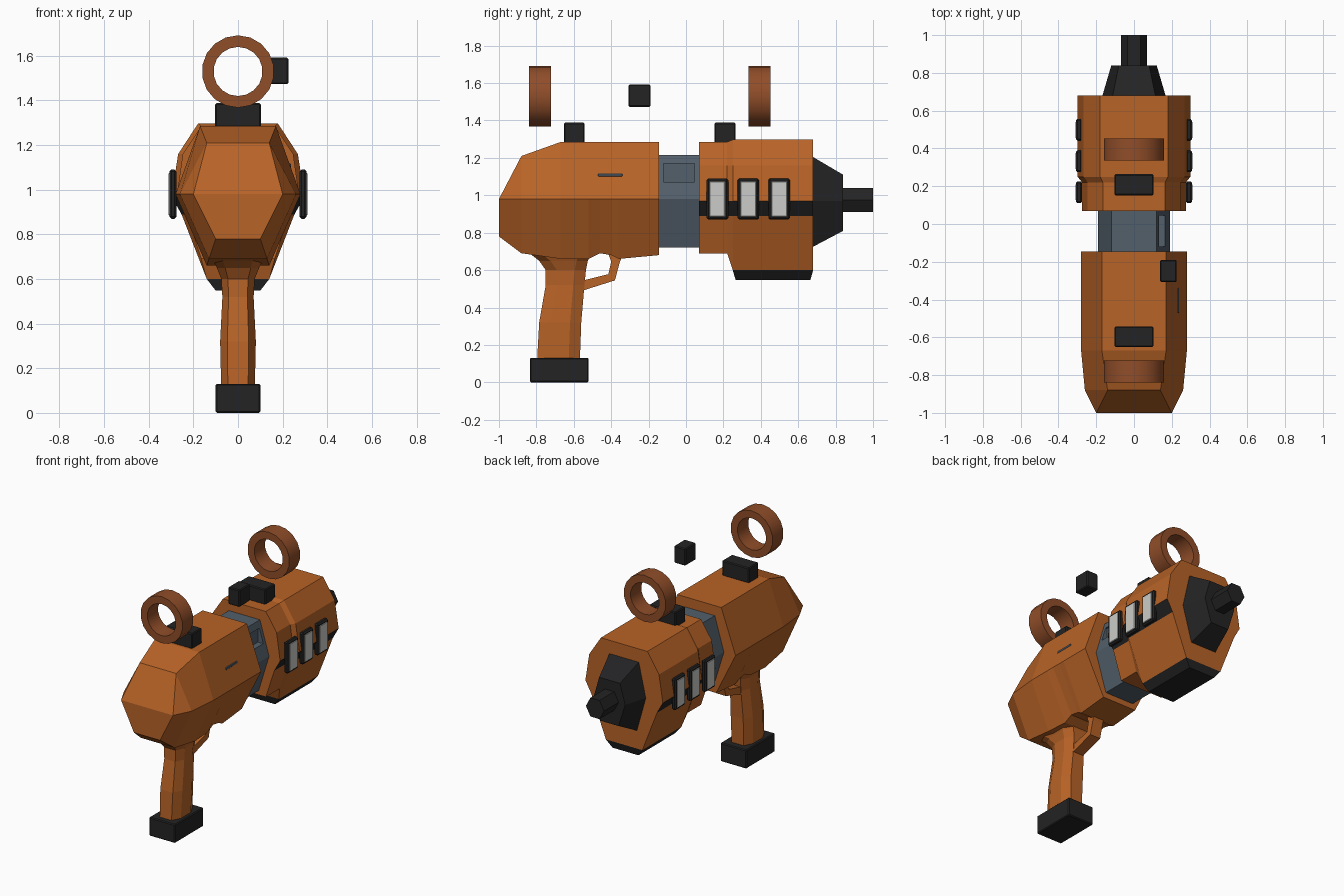
import bpy, bmesh, math
from mathutils import Matrix, Vector

cube = bpy.data.objects.get("Cube")
if cube:
    bpy.data.objects.remove(cube, do_unlink=True)


def material(name, rgb, rough=0.6):
    m = bpy.data.materials.new(name)
    m.use_nodes = True
    m.diffuse_color = (*rgb, 1)
    node = m.node_tree.nodes["Principled BSDF"]
    node.inputs["Base Color"].default_value = (*rgb, 1)
    node.inputs["Roughness"].default_value = rough
    return m


ORANGE = material("orange", (0.48, 0.125, 0.02))
BROWN = material("burnt orange", (0.28, 0.075, 0.022))
BLACK = material("black", (0.017, 0.017, 0.018))
STEEL = material("blue steel", (0.085, 0.115, 0.145))
SCREEN = material("pale grey", (0.60, 0.60, 0.58))


def finish(bm, name, *mats):
    bmesh.ops.remove_doubles(bm, verts=bm.verts[:], dist=0.0005)
    bmesh.ops.recalc_face_normals(bm, faces=bm.faces[:])
    mesh = bpy.data.meshes.new(name)
    bm.to_mesh(mesh)
    bm.free()
    ob = bpy.data.objects.new(name, mesh)
    bpy.context.collection.objects.link(ob)
    for m in mats:
        mesh.materials.append(m)
    return ob


def loft(name, rings, *mats):
    """Skin a list of matching point rings and cap both ends."""
    bm = bmesh.new()
    rows = [[bm.verts.new(p) for p in ring] for ring in rings]
    n = len(rows[0])
    for a, b in zip(rows, rows[1:]):
        for i in range(n):
            j = (i + 1) % n
            bm.faces.new((a[i], a[j], b[j], b[i]))
    bm.faces.new(rows[0])
    bm.faces.new(rows[-1])
    return finish(bm, name, *mats)


def section(y, half):
    """Mirror a half outline of (x, z) points, top to bottom, at depth y."""
    return [(x, y, z) for x, z in half] + [(-x, y, z) for x, z in reversed(half)]


def box(name, x, y, z, mat, bevel=0.006):
    bm = bmesh.new()
    spans = (x, y, z)
    size = Matrix.Diagonal([b - a for a, b in spans] + [1])
    centre = Vector([(a + b) / 2 for a, b in spans])
    bmesh.ops.create_cube(bm, size=1, matrix=Matrix.Translation(centre) @ size)
    if bevel:
        bmesh.ops.bevel(bm, geom=bm.edges[:], offset=bevel, segments=1, affect='EDGES')
    return finish(bm, name, mat)


# Front body: tapered hexagonal shell
WAIST = 0.98
shell = [  # y, top width, top z, waist width, bottom width, bottom z
    (-1.0, 0.20, WAIST, 0.20, 0.10, 0.78),
    (-0.88, 0.14, 1.21, 0.26, 0.13, 0.69),
    (-0.67, 0.17, 1.285, 0.28, 0.14, 0.66),
    (-0.52, 0.17, 1.285, 0.28, 0.13, 0.66),
    (-0.46, 0.17, 1.285, 0.28, 0.13, 0.69),
    (-0.40, 0.17, 1.285, 0.28, 0.13, 0.68),
    (-0.36, 0.17, 1.285, 0.28, 0.13, 0.66),
    (-0.145, 0.17, 1.285, 0.28, 0.13, 0.68),
]
loft("front_body", [section(y, [(wt, zt), (wm, WAIST), (wb, zb)])
                    for y, wt, zt, wm, wb, zb in shell], ORANGE)
box("side_slot", (0.222, 0.238), (-0.47, -0.34), (1.10, 1.117), STEEL, 0.003)

# Steel core between the two shells, with a recess on one upper face
core_half = [(0.12, 1.215), (0.19, WAIST), (0.11, 0.72)]
core = loft("core", [section(y, core_half) for y in (-0.2, 0.12)], STEEL)
cutter = box("recess_cutter", (0.122, 0.3), (-0.12, 0.045), (1.07, 1.17), STEEL, 0)
cutter.hide_render = True
cutter.hide_viewport = True
cutter.display_type = 'WIRE'
cut = core.modifiers.new("recess", 'BOOLEAN')
cut.operation = 'DIFFERENCE'
cut.solver = 'EXACT'
cut.object = cutter

# Rear housing: wider shell with a black stripe along each side
def housing(y, w, top, low_w, low):
    return section(y, [(0.6 * w, top), (0.9 * w, 1.16), (w, 0.97),
                       (w - 0.045, 0.89), (low_w, low)])


rear = loft("rear_housing", [housing(0.07, 0.275, 1.285, 0.165, 0.69),
                             housing(0.22, 0.275, 1.285, 0.165, 0.69),
                             housing(0.25, 0.298, 1.297, 0.14, 0.60),
                             housing(0.68, 0.298, 1.297, 0.14, 0.60)], ORANGE, BLACK)
for face in rear.data.polygons:
    if 0.88 < face.center.z < 0.96 and abs(face.center.x) > 0.2:
        face.material_index = 1


def slab(z, w, y0, y1):
    return [(-w, y0, z), (w, y0, z), (w, y1, z), (-w, y1, z)]


loft("keel", [slab(0.60, 0.14, 0.25, 0.68), slab(0.548, 0.10, 0.265, 0.665)], BLACK)

# Side display windows
for side, label in ((1, "left"), (-1, "right")):
    for i in range(3):
        y = 0.168 + 0.165 * i
        xs = sorted((side * 0.275, side * 0.308))
        box(f"{label}_window_frame_{i + 1}", xs, (y - 0.058, y + 0.058),
            (0.87, 1.09), BLACK, 0.009)
        xs = sorted((side * 0.302, side * 0.311))
        box(f"{label}_window_{i + 1}", xs, (y - 0.042, y + 0.042),
            (0.885, 1.075), SCREEN, 0.003)

# Nozzle and barrel
loft("nozzle", [section(0.67, [(0.115, 1.21), (0.17, 0.97), (0.10, 0.72)]),
                section(0.84, [(0.08, 1.11), (0.12, 0.97), (0.07, 0.81)])], BLACK)
hexagon = [(0.035, 1.04), (0.07, 0.975), (0.035, 0.91)]
loft("barrel", [section(y, hexagon) for y in (0.83, 1.0)], BLACK)

# Handle: chamfered column with a flared top
grip = [  # z, half width, front y, back y
    (0.10, 0.075, -0.797, -0.568),
    (0.32, 0.080, -0.785, -0.560),
    (0.52, 0.070, -0.750, -0.543),
    (0.60, 0.075, -0.750, -0.535),
    (0.65, 0.095, -0.785, -0.525),
    (0.70, 0.120, -0.850, -0.500),
]
rings = []
for z, w, f, b in grip:
    half = [(0.6 * w, f), (w, f + 0.06), (w, b - 0.06), (0.6 * w, b)]
    rings.append([(x, y, z) for x, y in half] + [(-x, y, z) for x, y in reversed(half)])
loft("handle", rings, ORANGE)
box("handle_base", (-0.1, 0.1), (-0.835, -0.52), (0, 0.13), BLACK)

# Trigger guard: bent bar from the handle up to the body
guard = [  # outer y, z, then inner y, z
    ((-0.57, 0.485), (-0.57, 0.54)),
    ((-0.38, 0.545), (-0.415, 0.578)),
    ((-0.355, 0.64), (-0.40, 0.645)),
    ((-0.33, 0.70), (-0.42, 0.70)),
]
loft("trigger_guard", [[(-0.04, *o), (0.04, *o), (0.04, *i), (-0.04, *i)]
                       for o, i in guard], ORANGE)

# Sights: mounting blocks with ring above, plus a small offset block
def ring_sight(name, y0, y1, sides=18):
    bm = bmesh.new()
    loops = []
    for r, y in ((0.162, y0), (0.162, y1), (0.11, y1), (0.11, y0)):
        loops.append([bm.verts.new((r * math.sin(math.tau * k / sides), y,
                                    1.53 + r * math.cos(math.tau * k / sides)))
                      for k in range(sides)])
    for a, b in zip(loops, loops[1:] + loops[:1]):
        for k in range(sides):
            j = (k + 1) % sides
            bm.faces.new((a[k], a[j], b[j], b[k]))
    ob = finish(bm, name, BROWN)
    bpy.ops.object.select_all(action='DESELECT')
    ob.select_set(True)
    bpy.context.view_layer.objects.active = ob
    bpy.ops.object.shade_smooth_by_angle(angle=math.radians(35))


ring_sight("front_sight_ring", -0.84, -0.722)
ring_sight("rear_sight_ring", 0.335, 0.453)
box("front_sight_block", (-0.103, 0.103), (-0.652, -0.543), (1.28, 1.388), BLACK)
box("rear_sight_block", (-0.103, 0.103), (0.152, 0.264), (1.28, 1.388), BLACK)
box("offset_block", (0.138, 0.226), (-0.307, -0.19), (1.473, 1.592), BLACK)
